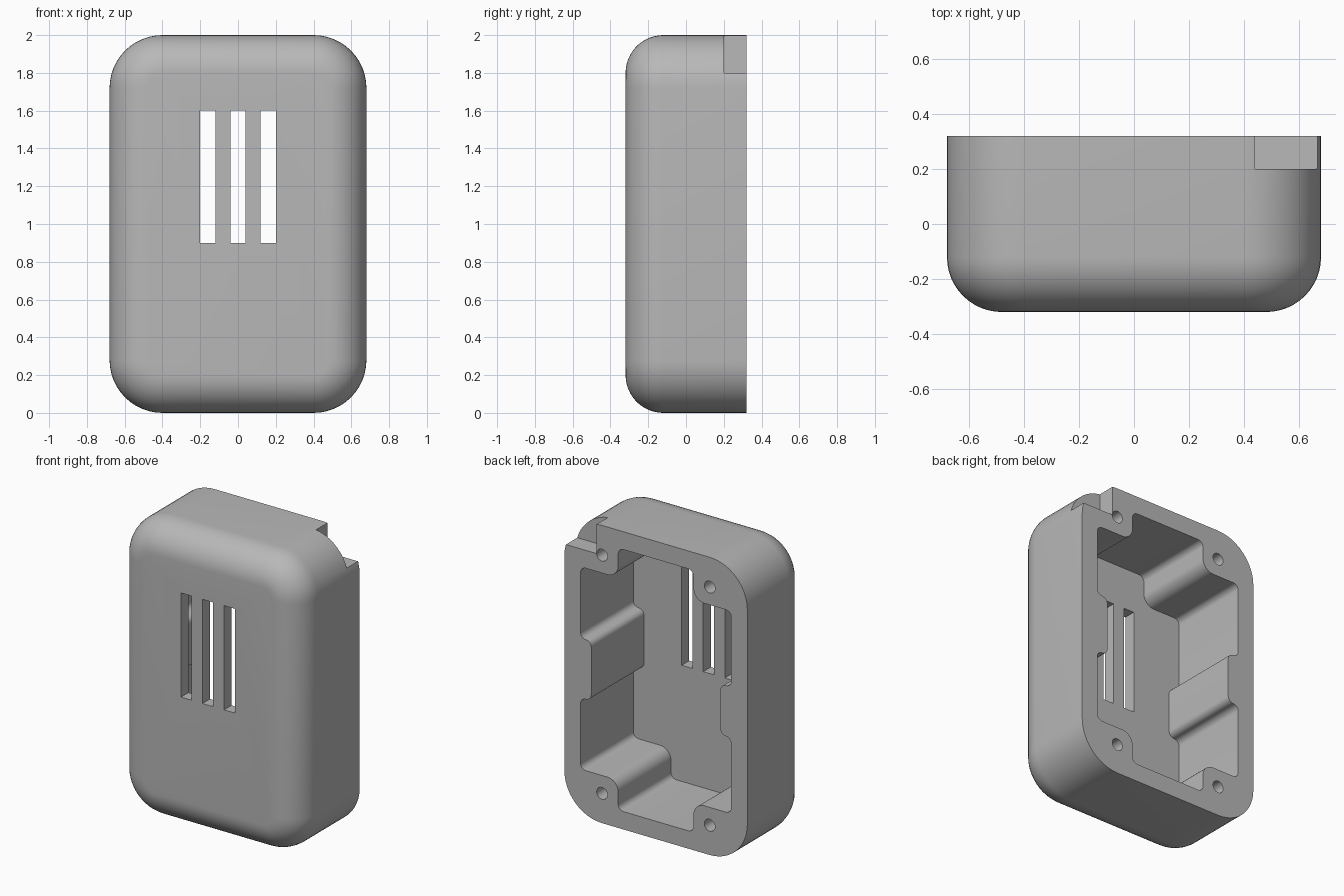
import bpy, bmesh
from math import sin, cos, pi
from mathutils import Vector

cube = bpy.data.objects.get("Cube")
if cube:
    bpy.data.objects.remove(cube, do_unlink=True)

grey = bpy.data.materials.new("plain_grey")
grey.use_nodes = True
grey.diffuse_color = (0.48, 0.48, 0.48, 1)
grey.node_tree.nodes["Principled BSDF"].inputs["Base Color"].default_value = grey.diffuse_color


def rounded(corners, steps=8):
    """Round each right-angled (x, z, radius) corner of an outline."""
    out = []
    for i, (x, z, r) in enumerate(corners):
        p = Vector((x, z))
        a = (Vector(corners[i - 1][:2]) - p).normalized()
        b = (Vector(corners[(i + 1) % len(corners)][:2]) - p).normalized()
        for s in range(steps + 1):
            t = s / steps * pi / 2
            out.append(p + r * (a + b) - r * (b * cos(t) + a * sin(t)))
    return out


def loft(name, layers):
    """Closed solid through (y, outline) layers; outlines lie around z = 1."""
    bm = bmesh.new()
    rings = [[bm.verts.new((p.x, y, p.y + 1)) for p in pts] for y, pts in layers]
    n = len(rings[0])
    for low, high in zip(rings, rings[1:]):
        for i in range(n):
            j = (i + 1) % n
            bm.faces.new((low[i], low[j], high[j], high[i]))
    bm.faces.new(rings[0])
    bm.faces.new(rings[-1])
    bmesh.ops.recalc_face_normals(bm, faces=bm.faces)
    mesh = bpy.data.meshes.new(name)
    bm.to_mesh(mesh)
    bm.free()
    mesh.materials.append(grey)
    ob = bpy.data.objects.new(name, mesh)
    bpy.context.collection.objects.link(ob)
    return ob


def prism(name, pts, y0, y1):
    return loft(name, [(y0, pts), (y1, pts)])


def block(name, x0, x1, y0, y1, z0, z1):
    pts = [Vector(p) for p in ((x0, z0), (x1, z0), (x1, z1), (x0, z1))]
    return prism(name, pts, y0, y1)


def cut(target, cutter):
    cutter.hide_render = True
    mod = target.modifiers.new("cut", "BOOLEAN")
    mod.operation = "DIFFERENCE"
    mod.solver = "EXACT"
    mod.object = cutter
    bpy.context.view_layer.objects.active = target
    bpy.ops.object.modifier_apply(modifier=mod.name)
    bpy.data.objects.remove(cutter, do_unlink=True)


# Outer case: rounded rectangle with a filleted front edge
FILLET, CORNER, STEPS = 0.2, 0.28, 12
layers = []
for s in range(STEPS + 1):
    t = s / STEPS * pi / 2
    inset = FILLET * (1 - sin(t))
    w, h, r = 0.68 - inset, 1 - inset, CORNER - inset
    outline = rounded([(-w, -h, r), (w, -h, r), (w, h, r), (-w, h, r)], 12)
    layers.append((-0.12 - FILLET * cos(t), outline))
layers.append((0.32, outline))
case = loft("case_shell", layers)


# Cavity: leaves four screw posts and a rib in the middle of each side wall
def cavity_side(rib, sign):
    half = [(0.28, 0.88, 0.04), (0.28, 0.68, 0.08), (0.56, 0.68, 0.04),
            (0.56, rib, 0.04), (0.48, rib, 0.04)]
    side = [(x, -z, r) for x, z, r in half] + half[::-1]
    return [(sign * x, sign * z, r) for x, z, r in side]


cavity = rounded(cavity_side(0.2, 1) + cavity_side(0.17, -1))
cut(case, prism("cavity_cutter", cavity, -0.24, 0.5))

# Vent slots wrapping over the top and bottom front edges
for x in (-0.16, 0, 0.16):
    for z0, z1 in ((-0.1, 0.6), (1.4, 2.1)):
        cut(case, block("slot_cutter", x - 0.04, x + 0.04, -0.5, 0.08, z0, z1))

# Cable notch in one side wall
cut(case, block("notch_cutter", 0.44, 0.8, 0.2, 0.5, 0.8, 1.2))

# Blind screw holes in the posts
for x in (-0.4, 0.4):
    for z in (-0.8, 0.8):
        ring = [Vector((x + 0.04 * cos(i * pi / 12), z + 0.04 * sin(i * pi / 12)))
                for i in range(24)]
        cut(case, prism("hole_cutter", ring, -0.04, 0.5))

# Smooth fillets, crisp edges
bpy.ops.object.select_all(action="DESELECT")
case.select_set(True)
bpy.context.view_layer.objects.active = case
bpy.ops.object.shade_smooth_by_angle(angle=pi / 6)
